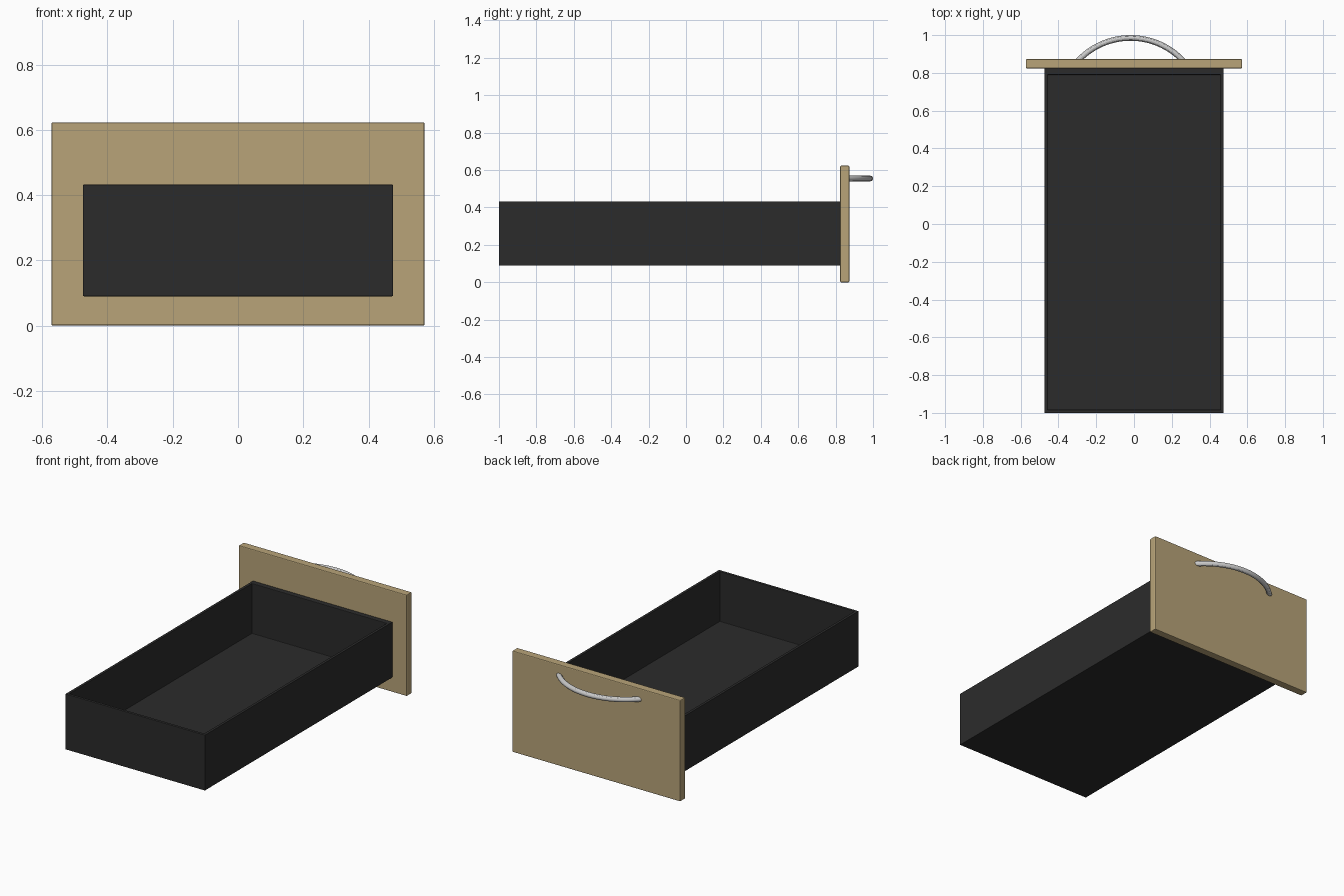
import bpy, bmesh, math
from mathutils import Vector

if "Cube" in bpy.data.objects:
    bpy.data.objects.remove(bpy.data.objects["Cube"])


def material(name, color):
    mat = bpy.data.materials.new(name)
    mat.diffuse_color = (*color, 1)
    mat.use_nodes = True
    mat.node_tree.nodes["Principled BSDF"].inputs["Base Color"].default_value = mat.diffuse_color
    return mat


def box_mesh(lo, hi):
    lo, hi = Vector(lo), Vector(hi)
    bm = bmesh.new()
    bmesh.ops.create_cube(bm, size=1)
    bmesh.ops.scale(bm, vec=hi - lo, verts=bm.verts)
    bmesh.ops.translate(bm, vec=(lo + hi) / 2, verts=bm.verts)
    return bm


def add_object(name, bm, mat, bevel):
    mesh = bpy.data.meshes.new(name)
    bmesh.ops.recalc_face_normals(bm, faces=bm.faces)
    bm.to_mesh(mesh)
    bm.free()
    mesh.materials.append(mat)
    obj = bpy.data.objects.new(name, mesh)
    bpy.context.collection.objects.link(obj)
    mod = obj.modifiers.new("soft_edges", 'BEVEL')
    mod.width, mod.segments = bevel, 2
    return obj


black = material("black_board", (0.024, 0.024, 0.024))
wood = material("light_wood", (0.48, 0.37, 0.19))

# Open tray: inset the top, shift the inner front wall, sink the floor
BACK_INNER, FLOOR = 0.79, 0.125
bm = box_mesh((-0.475, -1, 0.09), (0.475, 0.824, 0.432))
top = max(bm.faces, key=lambda f: f.calc_center_median().z)
bmesh.ops.inset_region(bm, faces=[top], thickness=0.024)
for v in top.verts:
    if v.co.y > 0:
        v.co.y = BACK_INNER
ext = bmesh.ops.extrude_face_region(bm, geom=[top])
for v in ext["geom"]:
    if isinstance(v, bmesh.types.BMVert):
        v.co.z = FLOOR
if top.is_valid:
    bmesh.ops.delete(bm, geom=[top], context='FACES_ONLY')
add_object("drawer_tray", bm, black, 0.003)

# Face panel
add_object("face_panel", box_mesh((-0.572, 0.824, 0), (0.572, 0.873, 0.623)), wood, 0.005)

# Bowed handle: round bar along a circular arc, ends sunk in the panel
R, CX, CY, CZ, SPAN = 0.38, -0.018, 0.605, 0.555, math.radians(48)
curve = bpy.data.curves.new("handle", 'CURVE')
curve.dimensions = '3D'
curve.bevel_depth = 0.015
curve.bevel_resolution = 4
curve.use_fill_caps = True
N = 33
spline = curve.splines.new('POLY')
spline.points.add(N - 1)
for i, p in enumerate(spline.points):
    a = -SPAN + 2 * SPAN * i / (N - 1)
    p.co = (CX + R * math.sin(a), CY + R * math.cos(a), CZ, 1)
handle = bpy.data.objects.new("handle", curve)
bpy.context.collection.objects.link(handle)
bpy.context.view_layer.objects.active = handle
handle.select_set(True)
bpy.ops.object.convert(target='MESH')
bpy.ops.object.shade_smooth_by_angle()
